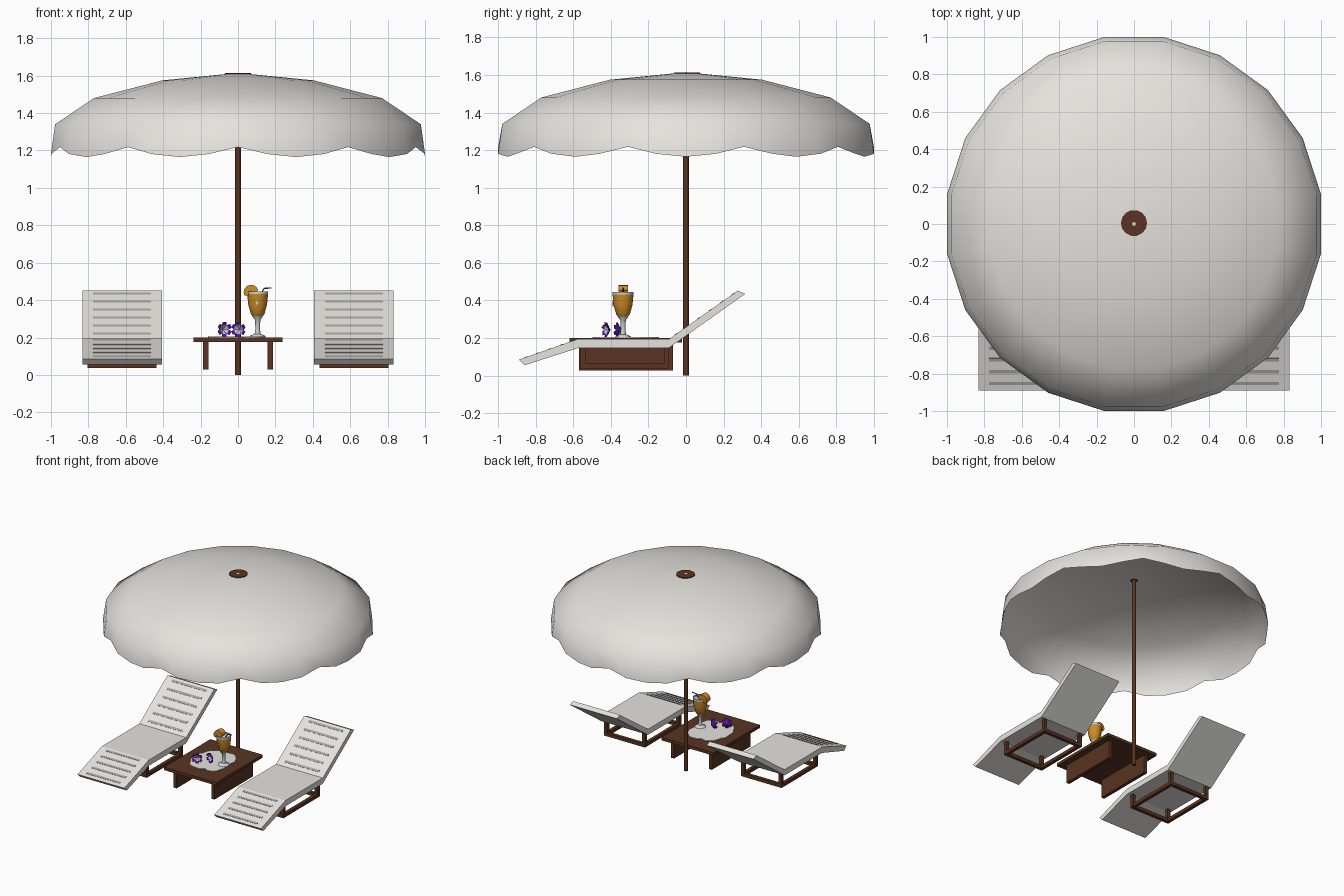
import bpy, bmesh, math, random
from math import sin, cos, pi, radians
from mathutils import Matrix, Vector

if "Cube" in bpy.data.objects:
    bpy.data.objects.remove(bpy.data.objects["Cube"], do_unlink=True)


def material(name, rgb):
    m = bpy.data.materials.new(name)
    m.use_nodes = True
    col = (*rgb, 1)
    m.diffuse_color = col
    m.node_tree.nodes["Principled BSDF"].inputs["Base Color"].default_value = col
    return m


CANVAS = material("off white canvas", (0.78, 0.77, 0.73))
GROOVE = material("grey groove", (0.38, 0.38, 0.37))
WOOD = material("dark brown wood", (0.10, 0.034, 0.016))
GLASS = material("pale glass", (0.62, 0.63, 0.63))
JUICE = material("orange juice", (0.62, 0.27, 0.02))
PURPLE = material("deep purple", (0.09, 0.006, 0.36))
LILAC = material("pale lilac", (0.62, 0.52, 0.78))
STRAW = material("dark grey straw", (0.09, 0.09, 0.09))


def finish(name, bm, mat, loc=(0, 0, 0), smooth=None):
    bmesh.ops.recalc_face_normals(bm, faces=bm.faces)
    me = bpy.data.meshes.new(name)
    bm.to_mesh(me)
    bm.free()
    me.materials.append(mat)
    ob = bpy.data.objects.new(name, me)
    ob.location = loc
    bpy.context.collection.objects.link(ob)
    if smooth:
        bpy.ops.object.select_all(action='DESELECT')
        ob.select_set(True)
        bpy.context.view_layer.objects.active = ob
        bpy.ops.object.shade_smooth_by_angle(angle=radians(smooth))
    return ob


def box(name, size, loc, mat, tilt=0):
    bm = bmesh.new()
    bmesh.ops.create_cube(bm, size=1)
    bm.transform(Matrix.Rotation(tilt, 4, 'X') @ Matrix.Diagonal((*size, 1)))
    return finish(name, bm, mat, loc)


def prism(name, outline, axis, depth, mat, loc=(0, 0, 0)):
    """Extrude a closed outline of 3D points along an axis, centred."""
    bm = bmesh.new()
    d = Vector(axis) * depth
    face = bm.faces.new([bm.verts.new(Vector(p) - d / 2) for p in outline])
    out = bmesh.ops.extrude_face_region(bm, geom=[face])
    bmesh.ops.translate(bm, vec=d, verts=[v for v in out["geom"] if isinstance(v, bmesh.types.BMVert)])
    return finish(name, bm, mat, loc)


def skin(bm, rings):
    for a, b in zip(rings, rings[1:]):
        n = len(a)
        for i in range(n):
            bm.faces.new((a[i], a[(i + 1) % n], b[(i + 1) % n], b[i]))


def lathe(name, profile, sides, mat, loc=(0, 0, 0), smooth=None):
    bm = bmesh.new()
    rings = [[bm.verts.new((r * cos(2 * pi * i / sides), r * sin(2 * pi * i / sides), z))
              for i in range(sides)] for r, z in profile]
    skin(bm, rings)
    bm.faces.new(rings[0])
    bm.faces.new(rings[-1])
    return finish(name, bm, mat, loc, smooth)


# Canopy: scalloped outer shell joined at the rim to an inner shell
def canopy():
    bm = bmesh.new()
    n = 40
    dome = [(0.41, 1.575), (0.78, 1.48), (0.99, 1.34)]

    def ring(r, z, scallop=0):
        verts = []
        for i in range(n):
            a = 2 * pi * i / n
            rr = r if i % 2 else r * cos(pi / 20)
            drop = scallop * (1 - abs(sin(5 * a + pi / 2)) ** 0.6)
            lift = scallop * [0, 0.3, 1, 0.3][i % 4]
            verts.append(bm.verts.new((rr * cos(a), rr * sin(a), z + lift)))
        return verts

    outer = [ring(r, z) for r, z in dome]
    rim = ring(1.0125, 1.165, 0.053)
    inner = [ring(r - 0.012, z - 0.012) for r, z in reversed(dome)]
    skin(bm, outer + [rim] + inner)
    for rg, z in ((outer[0], 1.615), (inner[-1], 1.603)):
        top = bm.verts.new((0, 0, z))
        for i in range(n):
            bm.faces.new((rg[i], rg[(i + 1) % n], top))
    finish("parasol_canopy", bm, CANVAS, smooth=75)


canopy()
lathe("parasol_pole", [(0.016, 0), (0.016, 1.605)], 10, WOOD, smooth=40)
lathe("parasol_cap", [(0.07, 1.6), (0.07, 1.614)], 14, WOOD, (0, 0.005, 0))

# Loungers: bent slab, grooves and a low timber frame
SLAB = [(-0.89, 0.085), (-0.575, 0.195), (-0.09, 0.195), (0.275, 0.452),
        (0.315, 0.435), (-0.09, 0.148), (-0.57, 0.148), (-0.86, 0.055)]


def grooves(side, x, start, end, count, part):
    tilt = math.atan2(end[1] - start[1], end[0] - start[0])
    for i in range(count):
        t = (i + 0.6) / count
        y, z = (s + (e - s) * t for s, e in zip(start, end))
        box(f"{side}_{part}_groove_{i + 1}", (0.31, 0.018, 0.004), (x, y, z), GROOVE, tilt)


for side, s in (("left", 1), ("right", -1)):
    x = s * 0.62
    prism(side + "_lounger_slab", [(0, y, z) for y, z in SLAB], (1, 0, 0), 0.425, CANVAS, (x, 0, 0))
    grooves(side, x, SLAB[0], SLAB[1], 5, "footrest")
    grooves(side, x, SLAB[2], SLAB[3], 6, "backrest")
    for e in (-1, 1):
        box(side + "_frame_side_rail", (0.027, 0.46, 0.027), (x + e * 0.171, -0.325, 0.05), WOOD)
        box(side + "_frame_cross_rail", (0.37, 0.027, 0.027), (x, -0.325 + e * 0.222, 0.05), WOOD)
        for f in (-1, 1):
            box(side + "_frame_post", (0.027, 0.027, 0.112), (x + e * 0.171, -0.325 + f * 0.222, 0.093), WOOD)

# Table with two panel legs
box("table_top", (0.475, 0.6, 0.024), (0, -0.32, 0.188), WOOD)
for s in (-1, 1):
    box("table_panel_leg", (0.028, 0.5, 0.15), (s * 0.172, -0.32, 0.103), WOOD)

# Ragged table cloth
random.seed(4)
cloth = []
for i in range(32):
    a = 2 * pi * i / 32
    r = 0.17 / (abs(cos(a)) ** 4 + abs(sin(a)) ** 4) ** 0.25 + random.uniform(-0.022, 0.012)
    cloth.append((r * cos(a) * 0.9, r * sin(a), 0))
prism("table_cloth", cloth, (0, 0, 1), 0.005, CANVAS, (0, -0.32, 0.2025))

# Drink: footed glass, juice, rim, fruit slice and bent straw
SPOT = (0.105, -0.335, 0)
lathe("glass_foot_and_stem", [(0.043, 0.203), (0.04, 0.21), (0.016, 0.22), (0.012, 0.25),
                              (0.015, 0.295), (0.03, 0.315)], 12, GLASS, SPOT, 50)
lathe("juice_bowl", [(0.02, 0.308), (0.036, 0.325), (0.05, 0.375), (0.056, 0.432)], 12, JUICE, SPOT, 40)
lathe("glass_rim", [(0.056, 0.432), (0.056, 0.446), (0.05, 0.446), (0.05, 0.436)], 12, GLASS, SPOT, 40)
prism("glass_sparkle", [((0.016 if k % 2 == 0 else 0.005) * cos(k * pi / 4), 0,
                         (0.016 if k % 2 == 0 else 0.005) * sin(k * pi / 4)) for k in range(8)],
      (0, 1, 0), 0.004, GLASS, (0.1, -0.388, 0.385))
slice_ring = [(0.04 * cos(a), 0, 0.04 * sin(a)) for a in [radians(20 + 26 * k) for k in range(8)]]
prism("fruit_slice", slice_ring + [(0.012, 0, -0.03)], (0, 1, 0), 0.05, JUICE, (0.07, -0.335, 0.442))
curve = bpy.data.curves.new("drinking_straw", 'CURVE')
curve.dimensions = '3D'
curve.bevel_depth = 0.004
curve.bevel_resolution = 1
path = curve.splines.new('POLY')
path.points.add(2)
for p, co in zip(path.points, [(0.115, -0.335, 0.42), (0.14, -0.335, 0.463), (0.18, -0.335, 0.465)]):
    p.co = (*co, 1)
curve.materials.append(STRAW)
bpy.context.collection.objects.link(bpy.data.objects.new("drinking_straw", curve))


# Flowers: cupped petals with pale hearts and purple tips
def flower(name, loc, turn):
    bm = bmesh.new()
    for k in range(6):
        spin = Matrix.Rotation(turn, 4, 'Z') @ Matrix.Rotation(k * pi / 3, 4, 'Y')
        heart, left, right, tip_l, tip_r = [bm.verts.new(spin @ Vector(p)) for p in (
            (0, 0.015, 0), (-0.013, -0.006, 0.024), (0.013, -0.006, 0.024),
            (-0.009, -0.014, 0.041), (0.012, -0.01, 0.038))]
        bm.faces.new((heart, right, left))
        bm.faces.new((left, right, tip_r, tip_l)).material_index = 1
        back = [bm.verts.new(v.co + spin @ Vector((0, 0.006, 0))) for v in (heart, right, tip_r, tip_l, left)]
        bm.faces.new(back).material_index = 1
    ob = finish(name, bm, LILAC, loc)
    ob.data.materials.append(PURPLE)


flower("right_flower", (-0.075, -0.42, 0.243), radians(25))
flower("left_flower", (0.005, -0.36, 0.243), radians(-20))
